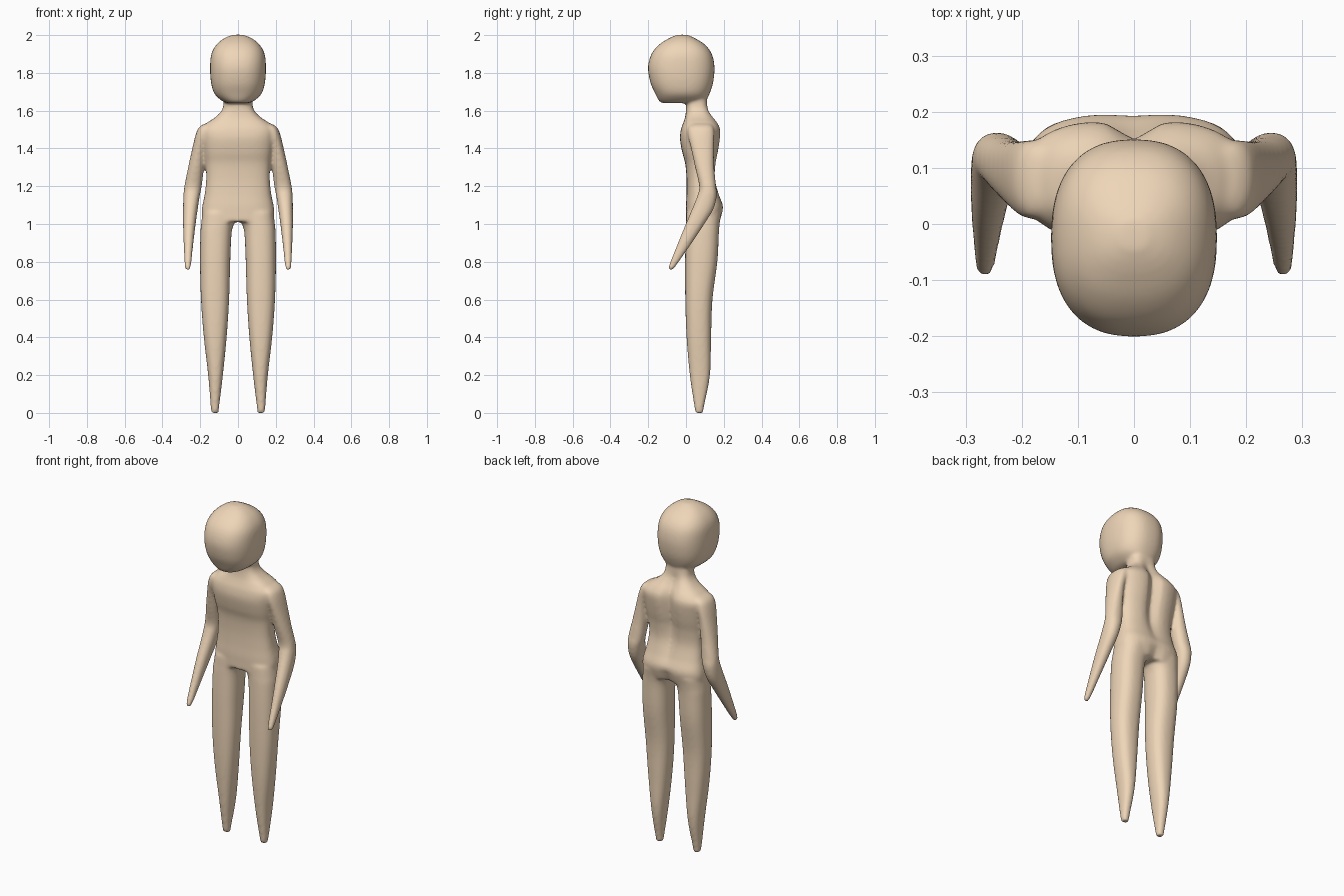
import bpy, bmesh, math

SIDES = 40


def catmull(a, b, c, d, t):
    return 0.5 * (2*b + (c - a)*t + (2*a - 5*b + 4*c - d)*t*t + (3*b - a - 3*c + d)*t**3)


def refine(rings, steps=5):
    out = []
    for i in range(len(rings) - 1):
        p = [rings[max(i-1, 0)], rings[i], rings[i+1], rings[min(i+2, len(rings)-1)]]
        for s in range(steps):
            out.append([catmull(*q, s / steps) for q in zip(*p)])
    return out + [list(rings[-1])]


def loft(name, rings, power=2.3, side=1):
    """Rings are (z, x min, x max, y front, y back, depth of groove in the back)."""
    bm = bmesh.new()
    loops = []
    for z, x0, x1, y0, y1, groove in refine(rings):
        loop = []
        for k in range(SIDES):
            a = 2 * math.pi * k / SIDES
            c, s = math.cos(a), math.sin(a)
            px = math.copysign(abs(c) ** (2 / power), c) * (x1 - x0) / 2
            py = math.copysign(abs(s) ** (2 / power), s) * (y1 - y0) / 2
            if s > 0:
                py -= groove * math.exp(-(px / 0.035) ** 2)
            loop.append(bm.verts.new((side * (px + (x0 + x1) / 2), py + (y0 + y1) / 2, z)))
        loops.append(loop)
    for lo, hi in zip(loops, loops[1:]):
        for k in range(SIDES):
            j = (k + 1) % SIDES
            bm.faces.new((lo[k], lo[j], hi[j], hi[k]))
    bm.faces.new(loops[0])
    bm.faces.new(loops[-1])
    bmesh.ops.recalc_face_normals(bm, faces=bm.faces)
    me = bpy.data.meshes.new(name)
    bm.to_mesh(me)
    bm.free()
    ob = bpy.data.objects.new(name, me)
    bpy.context.collection.objects.link(ob)
    return ob


def centred(rows):
    return [(z, -w, w, f, b, g) for z, w, f, b, g in rows]


# Head
parts = [loft("head", centred([
    (1.640, .055, -.125, .090, 0), (1.652, .085, -.143, .105, 0), (1.69, .125, -.163, .125, 0),
    (1.75, .143, -.189, .144, 0), (1.83, .148, -.201, .151, 0), (1.90, .141, -.183, .137, 0),
    (1.95, .114, -.142, .100, 0), (1.985, .070, -.087, .045, 0), (2.002, .025, -.045, .005, 0)]), 2.4)]

# Torso and neck
parts.append(loft("torso", centred([
    (1.01, .185, .000, .180, .02), (1.06, .192, .000, .194, .012), (1.10, .188, .000, .196, .003),
    (1.16, .176, .003, .175, .01), (1.24, .168, .003, .156, .02), (1.32, .172, -.004, .160, .03),
    (1.38, .182, -.020, .172, .033), (1.45, .192, -.032, .183, .035), (1.50, .196, -.027, .185, .035),
    (1.535, .165, -.015, .170, .03), (1.565, .120, -.005, .148, .025), (1.60, .087, .000, .126, .015),
    (1.64, .076, .000, .115, .004), (1.72, .074, .000, .110, 0)]), 2.8))

leg = [(0, .103, .142, .050, .090, 0), (.04, .099, .145, .043, .097, 0), (.20, .080, .158, .020, .127, 0),
       (.40, .060, .181, .003, .133, 0), (.60, .047, .196, -.004, .140, 0), (.80, .041, .201, -.005, .166, 0),
       (.95, .034, .199, -.002, .174, 0), (1.0, .022, .195, .000, .178, 0), (1.06, .008, .188, .002, .188, 0)]

arm = [(.757, .255, .277, -.093, -.070, 0), (.785, .248, .283, -.089, -.048, 0), (.90, .236, .288, -.043, .032, 0),
       (1.00, .224, .291, -.002, .098, 0), (1.08, .213, .291, .032, .146, 0), (1.15, .202, .289, .060, .163, 0),
       (1.20, .192, .284, .070, .159, 0), (1.30, .180, .264, .048, .150, 0), (1.40, .170, .242, .026, .148, 0),
       (1.47, .150, .225, .010, .150, 0), (1.51, .140, .208, .012, .145, 0), (1.53, .130, .180, .030, .130, 0)]

# Both legs and both arms
for s, label in ((1, "right"), (-1, "left")):
    parts.append(loft(label + "_leg", leg, 2.4, s))
    parts.append(loft(label + "_arm", arm, 2.2, s))

# Fuse into one continuous smooth skin
bpy.ops.object.select_all(action='DESELECT')
for p in parts:
    p.select_set(True)
bpy.context.view_layer.objects.active = parts[0]
bpy.ops.object.join()
body = bpy.context.view_layer.objects.active
body.name = "body"
rm = body.modifiers.new("fuse", 'REMESH')
rm.mode = 'VOXEL'
rm.voxel_size = 0.008
rm.use_smooth_shade = True
sm = body.modifiers.new("soften", 'SMOOTH')
sm.factor = 0.5
sm.iterations = 10

# Skin colour
skin = bpy.data.materials.new("skin")
skin.diffuse_color = (0.86, 0.67, 0.48, 1)
body.data.materials.clear()
body.data.materials.append(skin)
